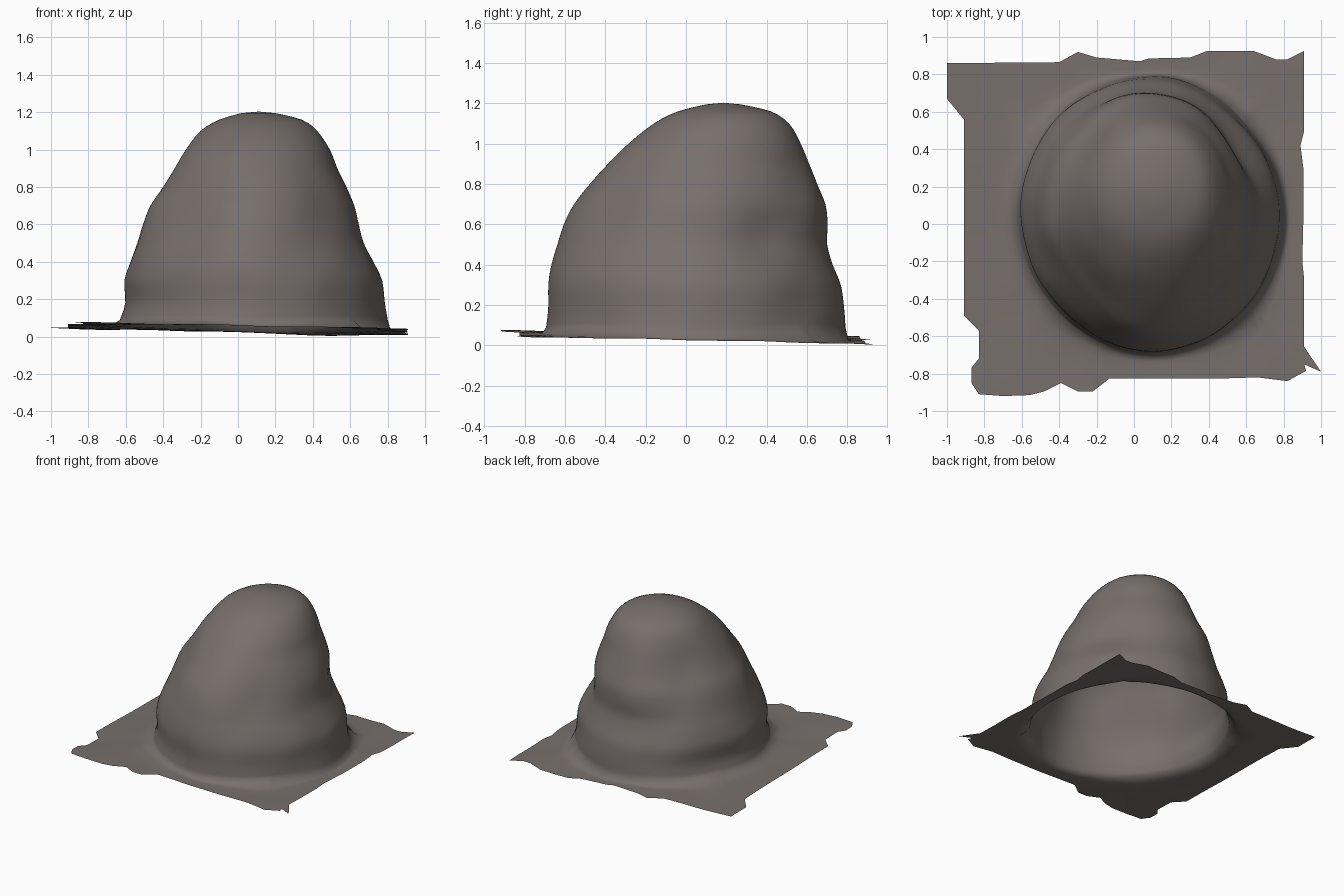
import bpy, bmesh, math
from mathutils import Vector, noise

if "Cube" in bpy.data.objects:
    bpy.data.objects.remove(bpy.data.objects["Cube"])

N = 180          # spokes around the mound
STEPS = 3        # in-between rings per profile level

# mound extents by height: z, x min, x max, y min, y max
LEVELS = [
    (0.09, -0.63, 0.80, -0.69, 0.79), (0.18, -0.60, 0.785, -0.68, 0.785),
    (0.30, -0.605, 0.77, -0.68, 0.77), (0.40, -0.575, 0.725, -0.665, 0.73),
    (0.50, -0.54, 0.675, -0.64, 0.70), (0.60, -0.51, 0.645, -0.61, 0.70),
    (0.70, -0.475, 0.62, -0.56, 0.69), (0.80, -0.41, 0.58, -0.48, 0.65),
    (0.90, -0.345, 0.53, -0.39, 0.61), (1.00, -0.28, 0.49, -0.29, 0.57),
    (1.10, -0.20, 0.425, -0.16, 0.51), (1.16, -0.10, 0.34, -0.04, 0.42),
    (1.195, 0.02, 0.20, 0.10, 0.27)]

# torn outline of the ground sheet, clockwise from the back left
EDGE = [(-1, .86), (-.4, .865), (-.3, .92), (-.2, .89), (.03, .87), (.08, .885),
        (.3, .89), (.39, .925), (.64, .925), (.76, .88), (.82, .88), (.91, .925),
        (.91, .5), (.89, .42), (.905, .3), (.905, 0), (.9, -.2), (.91, -.3),
        (.91, -.75), (1, -.79), (.92, -.785), (.82, -.84), (.66, -.82), (.5, -.825),
        (-.13, -.825), (-.22, -.895), (-.3, -.895), (-.39, -.85), (-.48, -.895),
        (-.56, -.915), (-.7, -.92), (-.83, -.91), (-.87, -.85), (-.87, -.77),
        (-.83, -.72), (-.83, -.57), (-.91, -.49), (-.91, .56), (-1, .67)]

# soft dents and bulges: angle in degrees, height, depth, angle width, height width
DENTS = [(35, 0.56, -0.035, 18, 0.15), (45, 0.20, -0.025, 25, 0.2),
         (225, 0.66, -0.07, 28, 0.22), (225, 0.25, -0.02, 25, 0.18),
         (140, 0.80, -0.035, 25, 0.2), (140, 0.45, 0.02, 25, 0.15),
         (315, 0.65, -0.025, 25, 0.2)]


def spline(a, b, c, d, t):
    return tuple(0.5 * (2 * q + (r - p) * t + (2 * p - 5 * q + 4 * r - s) * t * t
                        + (3 * q - p - 3 * r + s) * t ** 3)
                 for p, q, r, s in zip(a, b, c, d))


def ground_z(x, y):
    sag = -0.012 * math.exp(-((x - 0.4) ** 2 + (y - 0.85) ** 2) / 0.1)
    return 0.043 - 0.018 * x - 0.02 * y + sag + 0.006 * noise.noise(Vector((x * 3, y * 3, 0)))


def edge_point(ang):
    # farthest crossing of a ray from the origin with the sheet outline
    d, best = Vector((math.cos(ang), math.sin(ang))), 0
    for i, p in enumerate(EDGE):
        p, q = Vector(p), Vector(EDGE[(i + 1) % len(EDGE)])
        e = q - p
        den = d.x * e.y - d.y * e.x
        if abs(den) > 1e-9:
            t = (p.x * e.y - p.y * e.x) / den
            u = (p.x * d.y - p.y * d.x) / den
            if -1e-6 <= u <= 1 + 1e-6:
                best = max(best, t)
    return d * best


def mound_ring(level):
    z, x0, x1, y0, y1 = level
    cx, cy = (x0 + x1) / 2, (y0 + y1) / 2
    ring = []
    for i in range(N):
        a = 2 * math.pi * i / N
        c, s = math.cos(a), math.sin(a)
        push = 0
        for da, dz, amount, wa, wz in DENTS:
            diff = (math.degrees(a) - da + 180) % 360 - 180
            push += amount * math.exp(-(diff / wa) ** 2 - ((z - dz) / wz) ** 2)
        x, y = cx + c * (x1 - x0) / 2, cy + s * (y1 - y0) / 2
        push += 0.008 * noise.noise(Vector((x * 4, y * 4, z * 4))) * min(1, 4 * (1.2 - z))
        ring.append((x + c * push, y + s * push, z))
    return ring


# rings of the mound, interpolated smoothly between the levels
rings = []
last = len(LEVELS) - 1
for k in range(last):
    pts = [LEVELS[min(max(k + j, 0), last)] for j in (-1, 0, 1, 2)]
    rings += [mound_ring(spline(*pts, t / STEPS)) for t in range(STEPS)]
rings.append(mound_ring(LEVELS[-1]))

# torn edge: one point per spoke, the nearest snapped onto each outline corner
foot = rings[0]
rim = [edge_point(math.atan2(p[1], p[0])) for p in foot]
free = set(range(N))
for corner in map(Vector, EDGE):
    i = min(free, key=lambda n: abs(corner.normalized().angle_signed(rim[n].normalized())))
    rim[i] = corner
    free.discard(i)

# rings of the sheet, from the torn edge in to the foot of the mound
sheet = []
for f in (1.0, 0.75, 0.5, 0.3, 0.15):
    ring = []
    for (fx, fy, _), e in zip(foot, rim):
        x, y = fx + (e.x - fx) * f, fy + (e.y - fy) * f
        ring.append((x, y, max(0, ground_z(x, y)) + 0.03 * math.exp(-f / 0.1)))
    sheet.append(ring)

# skin all rings into one open shell, closed at the crown
bm = bmesh.new()
loops = [[bm.verts.new(p) for p in ring] for ring in sheet + rings]
for lo, hi in zip(loops, loops[1:]):
    for i in range(N):
        j = (i + 1) % N
        bm.faces.new((lo[i], lo[j], hi[j], hi[i]))
crown = bm.verts.new((0.11, 0.185, 1.203))
for i in range(N):
    bm.faces.new((loops[-1][i], loops[-1][(i + 1) % N], crown))
for f in bm.faces:
    f.smooth = True
mesh = bpy.data.meshes.new("rock_mound")
bm.to_mesh(mesh)
bm.free()
rock = bpy.data.objects.new("rock_mound", mesh)
bpy.context.collection.objects.link(rock)

stone = bpy.data.materials.new("grey brown stone")
stone.diffuse_color = (0.185, 0.16, 0.15, 1)
stone.use_nodes = True
stone.node_tree.nodes["Principled BSDF"].inputs["Base Color"].default_value = stone.diffuse_color
mesh.materials.append(stone)
